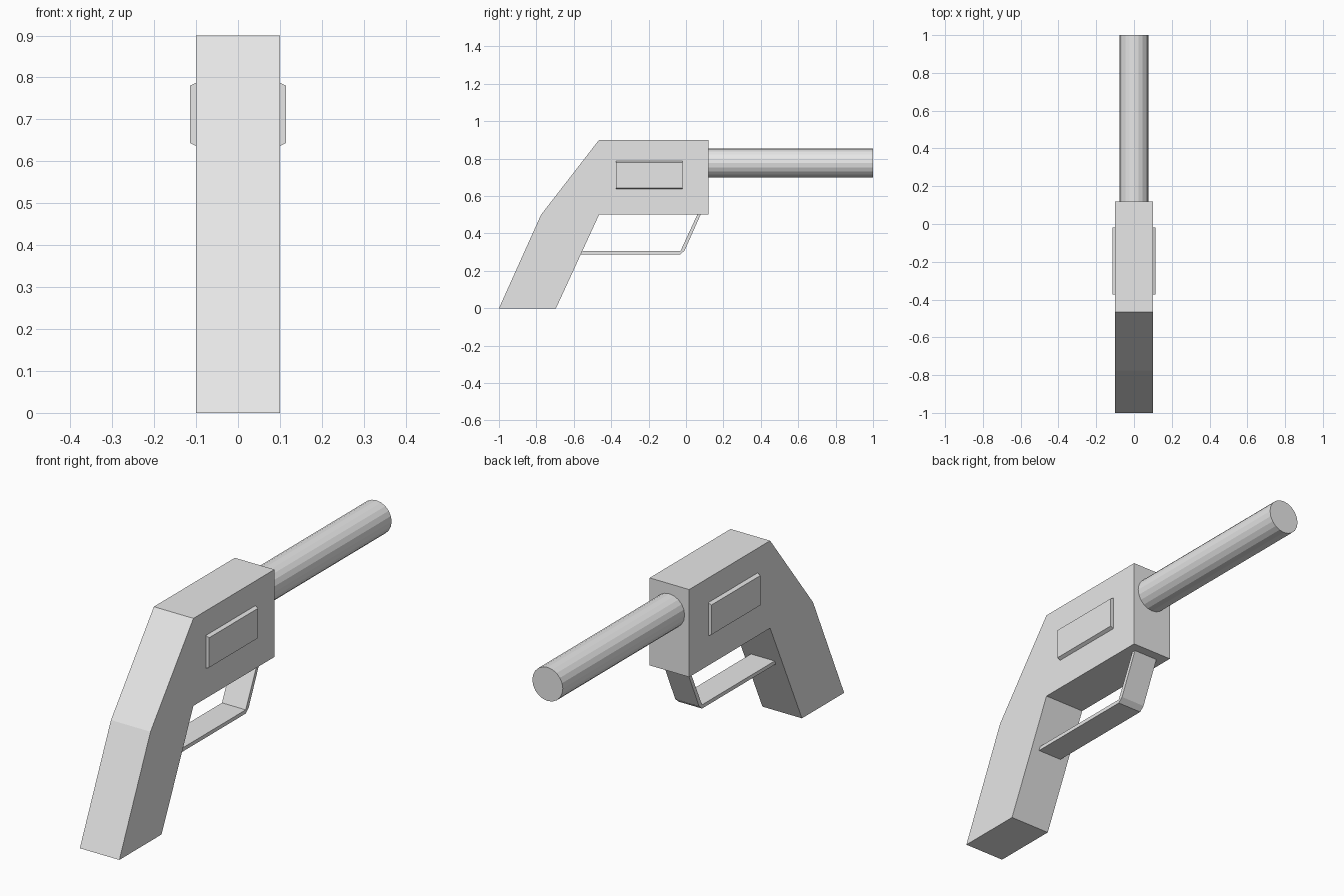
import bpy
import bmesh
import math
from mathutils import Matrix

cube = bpy.data.objects.get("Cube")
if cube:
    bpy.data.objects.remove(cube, do_unlink=True)

grey = bpy.data.materials.new("light_grey")
grey.use_nodes = True
colour = (0.8, 0.8, 0.8, 1)
grey.diffuse_color = colour
grey.node_tree.nodes["Principled BSDF"].inputs["Base Color"].default_value = colour


def finish(name, bm):
    bmesh.ops.recalc_face_normals(bm, faces=bm.faces[:])
    mesh = bpy.data.meshes.new(name)
    bm.to_mesh(mesh)
    bm.free()
    mesh.materials.append(grey)
    obj = bpy.data.objects.new(name, mesh)
    bpy.context.collection.objects.link(obj)
    return obj


def extrude_profile(name, points, half_width):
    """Extrude a closed (y, z) profile across x."""
    bm = bmesh.new()
    face = bm.faces.new([bm.verts.new((-half_width, y, z)) for y, z in points])
    result = bmesh.ops.extrude_face_region(bm, geom=[face])
    verts = [g for g in result["geom"] if isinstance(g, bmesh.types.BMVert)]
    bmesh.ops.translate(bm, verts=verts, vec=(2 * half_width, 0, 0))
    return finish(name, bm)


# Body and slanted grip
extrude_profile("body_and_grip", [
    (-1, 0), (-0.695, 0), (-0.465, 0.5), (0.12, 0.5),
    (0.12, 0.9), (-0.465, 0.9), (-0.775, 0.5)], 0.1)

# Trigger guard strip
extrude_profile("trigger_guard", [
    (-0.565, 0.288), (-0.03, 0.288), (-0.008, 0.308), (0.078, 0.5),
    (0.06, 0.5), (-0.03, 0.305), (-0.557, 0.305)], 0.06)

# Barrel
bm = bmesh.new()
bmesh.ops.create_cone(
    bm, cap_ends=True, segments=20, radius1=0.077, radius2=0.077, depth=0.9,
    matrix=Matrix.Translation((0, 0.55, 0.777)) @ Matrix.Rotation(math.pi / 2, 4, "X"))
finish("barrel", bm)

# Raised side panels with sloped top and bottom edges
for side, label in ((1, "left"), (-1, "right")):
    bm = bmesh.new()
    bmesh.ops.create_cube(bm, size=1)
    for v in bm.verts:
        outer = v.co.x * side > 0
        height = 0.136 if outer else 0.152
        v.co = (side * (0.115 if outer else 0.099),
                -0.196 + v.co.y * 0.355, 0.712 + v.co.z * height)
    finish(label + "_side_panel", bm)
